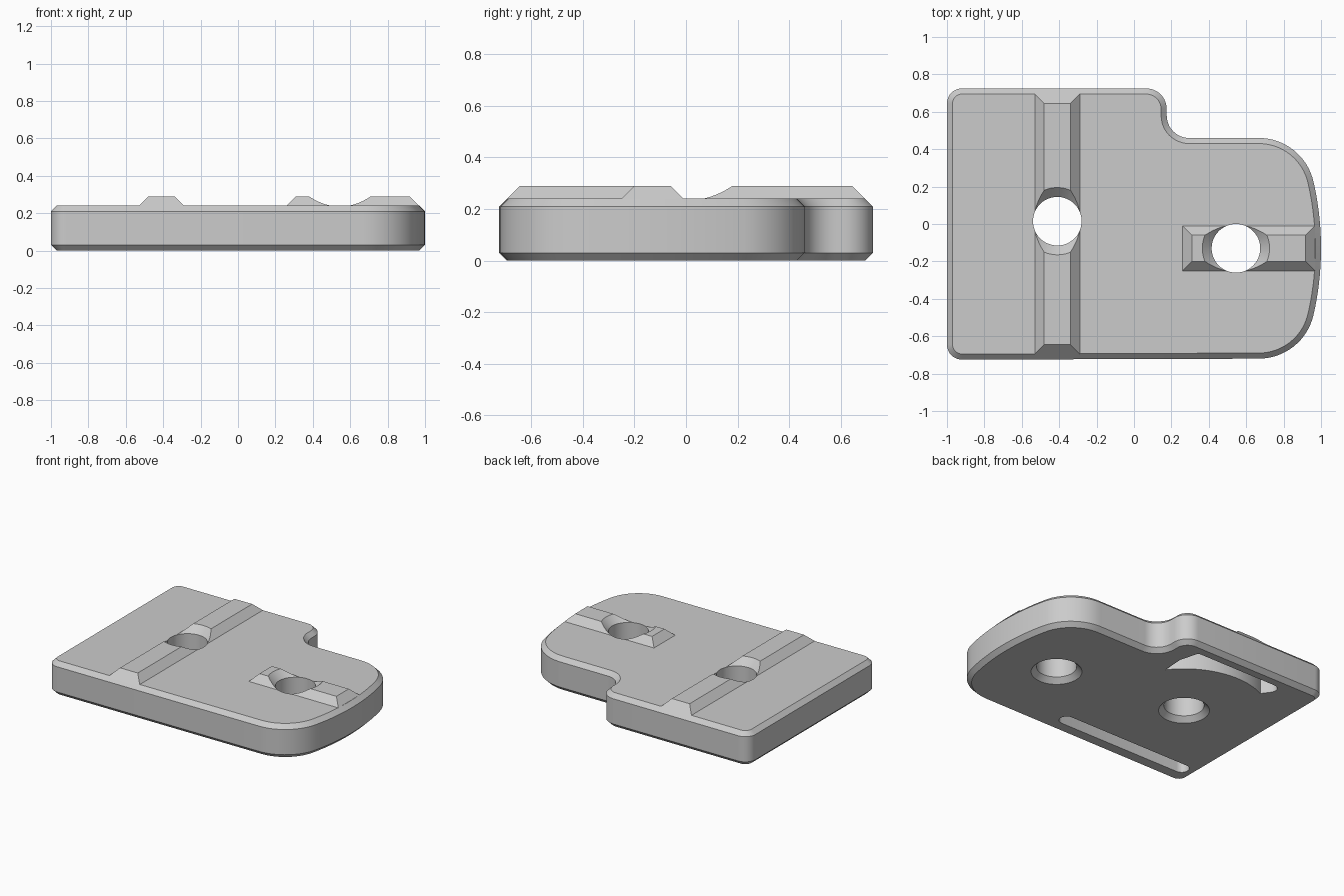
import bpy, bmesh, math
from mathutils import Vector

if "Cube" in bpy.data.objects:
    bpy.data.objects.remove(bpy.data.objects["Cube"], do_unlink=True)

TOP, CHAMFER, RIDGE = 0.24, 0.03, 0.05
HOLES = [(-0.41, 0.015), (0.545, -0.13)]

metal = bpy.data.materials.new("plain grey")
metal.use_nodes = True
GREY = (0.6, 0.6, 0.6, 1)
metal.diffuse_color = GREY
metal.node_tree.nodes["Principled BSDF"].inputs["Base Color"].default_value = GREY


def arc(cx, cy, r, start, end, steps):
    angles = [math.radians(start + (end - start) * i / steps) for i in range(steps + 1)]
    return [(cx + r * math.cos(a), cy + r * math.sin(a)) for a in angles]


def loft(name, rings):
    """Solid through rings of (points, z), all with the same point count."""
    bm = bmesh.new()
    loops = [[bm.verts.new((x, y, z)) for x, y in pts] for pts, z in rings]
    n = len(loops[0])
    bm.faces.new(loops[0])
    bm.faces.new(loops[-1])
    for low, high in zip(loops, loops[1:]):
        for i in range(n):
            j = (i + 1) % n
            bm.faces.new((low[i], low[j], high[j], high[i]))
    bmesh.ops.recalc_face_normals(bm, faces=bm.faces)
    mesh = bpy.data.meshes.new(name)
    bm.to_mesh(mesh)
    bm.free()
    mesh.materials.append(metal)
    obj = bpy.data.objects.new(name, mesh)
    bpy.context.collection.objects.link(obj)
    return obj


def combine(target, tool, operation):
    mod = target.modifiers.new(operation, 'BOOLEAN')
    mod.operation, mod.solver, mod.object = operation, 'EXACT', tool
    bpy.context.view_layer.objects.active = target
    bpy.ops.object.modifier_apply(modifier=mod.name)
    bpy.data.objects.remove(tool, do_unlink=True)


def outline(inset):
    """Plate edge, counter-clockwise, moved inward by inset."""
    nose = 12.9  # angle where the end bow meets the corner rounds
    d = inset
    return (arc(-0.92, -0.645, 0.08 - d, 180, 270, 8)
            + arc(0.667, -0.42, 0.3 - d, -90, -nose, 16)
            + arc(-0.6, -0.13, 1.6 - d, -nose, nose, 14)[1:-1]
            + arc(0.667, 0.16, 0.3 - d, nose, 90, 16)
            + arc(0.295, 0.58, 0.12 + d, 270, 180, 12)
            + arc(0.065, 0.615, 0.11 - d, 0, 90, 12)
            + arc(-0.92, 0.645, 0.08 - d, 90, 180, 8))


def ridge(name, x0, x1, y0, y1):
    """Bar with sloped sides standing on the plate."""
    def box(d):
        return [(x0 + d, y0 + d), (x1 - d, y0 + d), (x1 - d, y1 - d), (x0 + d, y1 - d)]
    return loft(name, [(box(0), TOP), (box(RIDGE), TOP + RIDGE)])


# Chamfered plate
plate = loft("plate", [(outline(CHAMFER), 0), (outline(0), CHAMFER),
                       (outline(0), TOP - CHAMFER), (outline(CHAMFER), TOP)])

# Raised locating ridges
combine(plate, ridge("long_ridge", -0.53, -0.29, -0.695, 0.695), 'UNION')
combine(plate, ridge("short_ridge", 0.26, 0.967, -0.25, -0.01), 'UNION')

# Through holes, flared at both ends
for x, y in HOLES:
    profile = [(0.185, -0.02), (0.13, 0.035), (0.13, TOP), (0.21, TOP + 0.08)]
    cutter = loft("hole_cutter", [(arc(x, y, r, 0, 360, 48)[:-1], z) for r, z in profile])
    combine(plate, cutter, 'DIFFERENCE')

# Pockets in the underside: a straight slot and a curved-back recess
hx, hy = HOLES[0]
slot = arc(0.09, -0.57, 0.05, -90, 90, 10) + arc(-0.88, -0.57, 0.05, 90, 270, 10)
recess = (arc(hx, hy, 0.54, 37, 116, 24) + arc(-0.65, 0.59, 0.05, 210, 90, 8)
          + arc(-0.03, 0.61, 0.03, 90, 0, 5) + [(0.03, 0.5)])
for pts in (slot, recess):
    cutter = loft("pocket_cutter", [(pts, -0.05), (pts, 0.13)])
    combine(plate, cutter, 'DIFFERENCE')

bpy.ops.object.select_all(action='DESELECT')
plate.select_set(True)
bpy.context.view_layer.objects.active = plate
bpy.ops.object.shade_smooth_by_angle(angle=math.radians(25))
